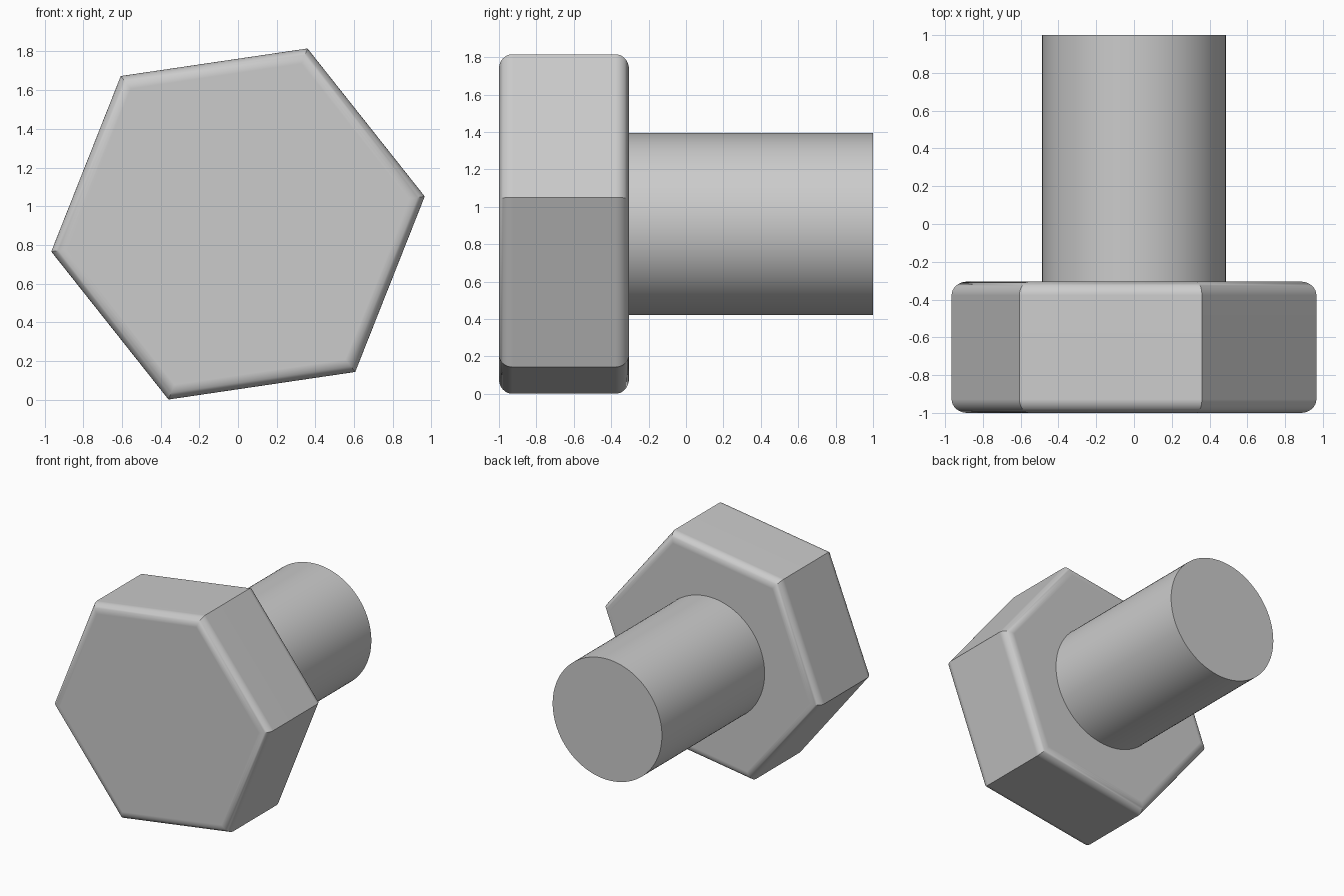
import bpy, bmesh, math
from mathutils import Matrix

if "Cube" in bpy.data.objects:
    bpy.data.objects.remove(bpy.data.objects["Cube"])

CENTER_Z = 0.908
steel = bpy.data.materials.new("steel_grey")
steel.diffuse_color = (0.6, 0.6, 0.6, 1)
steel.use_nodes = True
steel.node_tree.nodes["Principled BSDF"].inputs["Base Color"].default_value = steel.diffuse_color


def loft(name, sides, turn, rings):
    """Stack regular polygons (y, corner radius) along y and cap both ends."""
    bm = bmesh.new()
    loops = []
    for y, r in rings:
        angles = [turn + math.tau * i / sides for i in range(sides)]
        loops.append([bm.verts.new((r * math.cos(a), y, CENTER_Z + r * math.sin(a)))
                      for a in angles])
    for a, b in zip(loops, loops[1:]):
        for i in range(sides):
            j = (i + 1) % sides
            bm.faces.new((a[i], a[j], b[j], b[i]))
    bm.faces.new(loops[0])
    bm.faces.new(loops[-1])
    bmesh.ops.recalc_face_normals(bm, faces=bm.faces)
    mesh = bpy.data.meshes.new(name)
    bm.to_mesh(mesh)
    bm.free()
    obj = bpy.data.objects.new(name, mesh)
    bpy.context.collection.objects.link(obj)
    mesh.materials.append(steel)
    bpy.ops.object.select_all(action='DESELECT')
    obj.select_set(True)
    bpy.context.view_layer.objects.active = obj
    bpy.ops.object.shade_smooth_by_angle(angle=math.radians(30))
    # keep the large flat faces evenly shaded
    weighted = obj.modifiers.new("weighted_normals", 'WEIGHTED_NORMAL')
    weighted.keep_sharp = True
    return obj


# Hexagonal head with rounded front and back rims
FRONT, BACK, CORNER, FILLET, STEPS = -1.0, -0.305, 0.976, 0.072, 8
rim = []
for k in range(STEPS + 1):
    t = math.pi / 2 * k / STEPS
    inset = FILLET * (1 - math.sin(t)) / math.cos(math.pi / 6)
    rim.append((FILLET * (1 - math.cos(t)), CORNER - inset))
rings = [(FRONT + d, r) for d, r in rim] + [(BACK - d, r) for d, r in reversed(rim)]
loft("bolt_head", 6, math.radians(8.4), rings)

# Plain round shank
loft("bolt_shank", 96, 0, [(BACK - 0.02, 0.486), (1.0, 0.486)])
